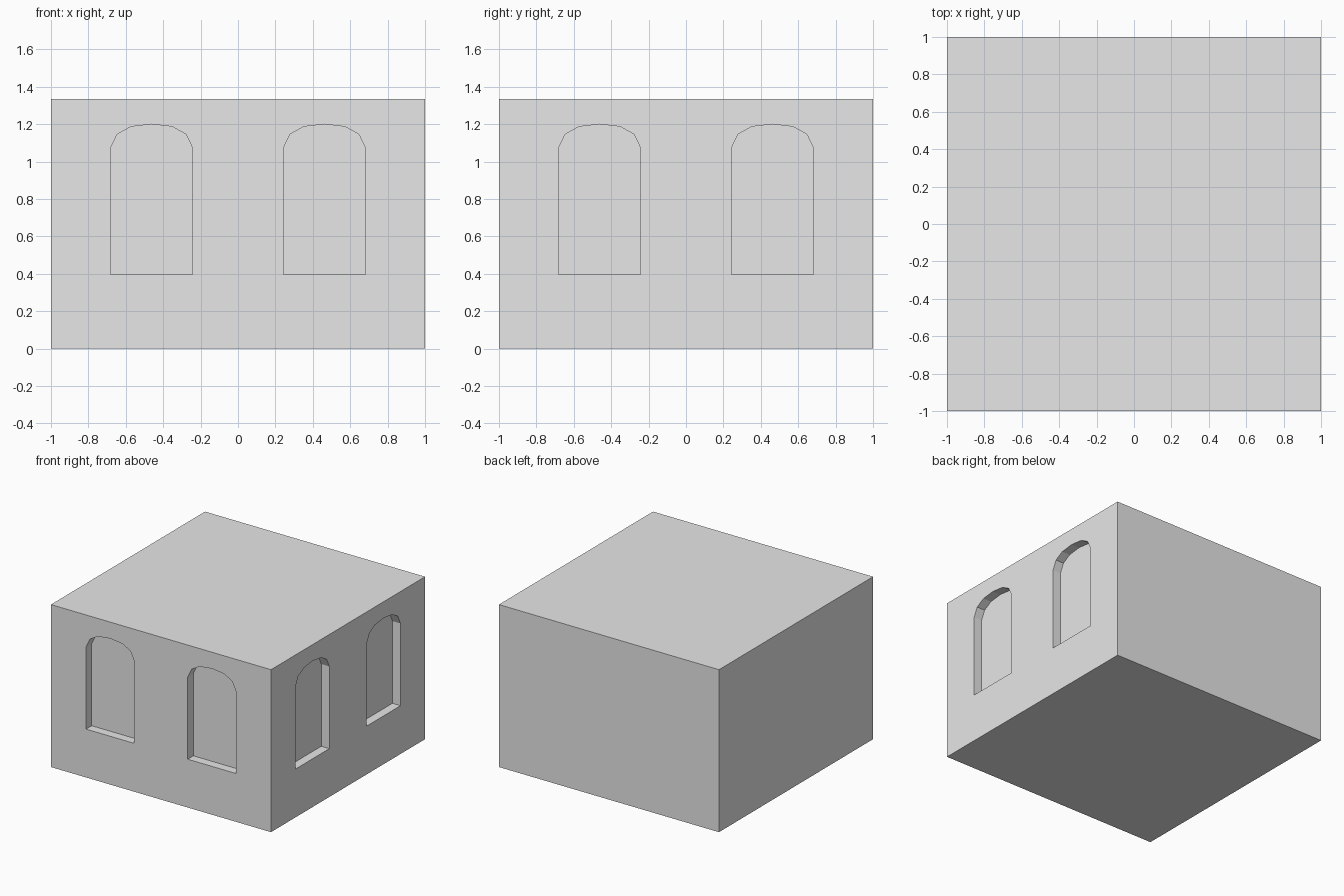
import bpy
import bmesh
from mathutils import Matrix
from math import pi

cube = bpy.data.objects.get("Cube")
if cube:
    bpy.data.objects.remove(cube, do_unlink=True)

HEIGHT = 1.335
DEPTH = 0.073
OFFSET = 0.462

stone = bpy.data.materials.new("plain grey")
stone.use_nodes = True
grey = (0.8, 0.8, 0.8, 1)
stone.diffuse_color = grey
stone.node_tree.nodes["Principled BSDF"].inputs["Base Color"].default_value = grey


def add_object(name, bm):
    bmesh.ops.recalc_face_normals(bm, faces=bm.faces)
    mesh = bpy.data.meshes.new(name)
    bm.to_mesh(mesh)
    bm.free()
    mesh.materials.append(stone)
    obj = bpy.data.objects.new(name, mesh)
    bpy.context.collection.objects.link(obj)
    return obj


# Solid building block
bm = bmesh.new()
bmesh.ops.create_cube(bm, size=1, matrix=Matrix.Translation((0, 0, HEIGHT / 2))
                      @ Matrix.Diagonal((2, 2, HEIGHT, 1)))
building = add_object("building_block", bm)

# Arched window outline: half profile from sill to crown, then mirrored
half = [(0.219, 0.397), (0.219, 1.073), (0.184, 1.146), (0.11, 1.187)]
outline = half + [(0, 1.2)] + [(-x, z) for x, z in reversed(half)]

# Two arched recesses in the front wall and two in the wall on the +x side
bm = bmesh.new()
for turn in (0, pi / 2):
    for side in (-1, 1):
        verts = [bm.verts.new((x + side * OFFSET, -1.1, z)) for x, z in outline]
        face = bm.faces.new(verts)
        solid = bmesh.ops.extrude_face_region(bm, geom=[face])["geom"]
        inner = [v for v in solid if isinstance(v, bmesh.types.BMVert)]
        bmesh.ops.translate(bm, verts=inner, vec=(0, 0.1 + DEPTH, 0))
        bmesh.ops.rotate(bm, verts=verts + inner, cent=(0, 0, 0),
                         matrix=Matrix.Rotation(turn, 3, "Z"))
cutter = add_object("window_recess_cutter", bm)
cutter.hide_render = True
cutter.hide_viewport = True
cutter.display_type = "WIRE"

cut = building.modifiers.new("window_recesses", "BOOLEAN")
cut.operation = "DIFFERENCE"
cut.solver = "EXACT"
cut.object = cutter
